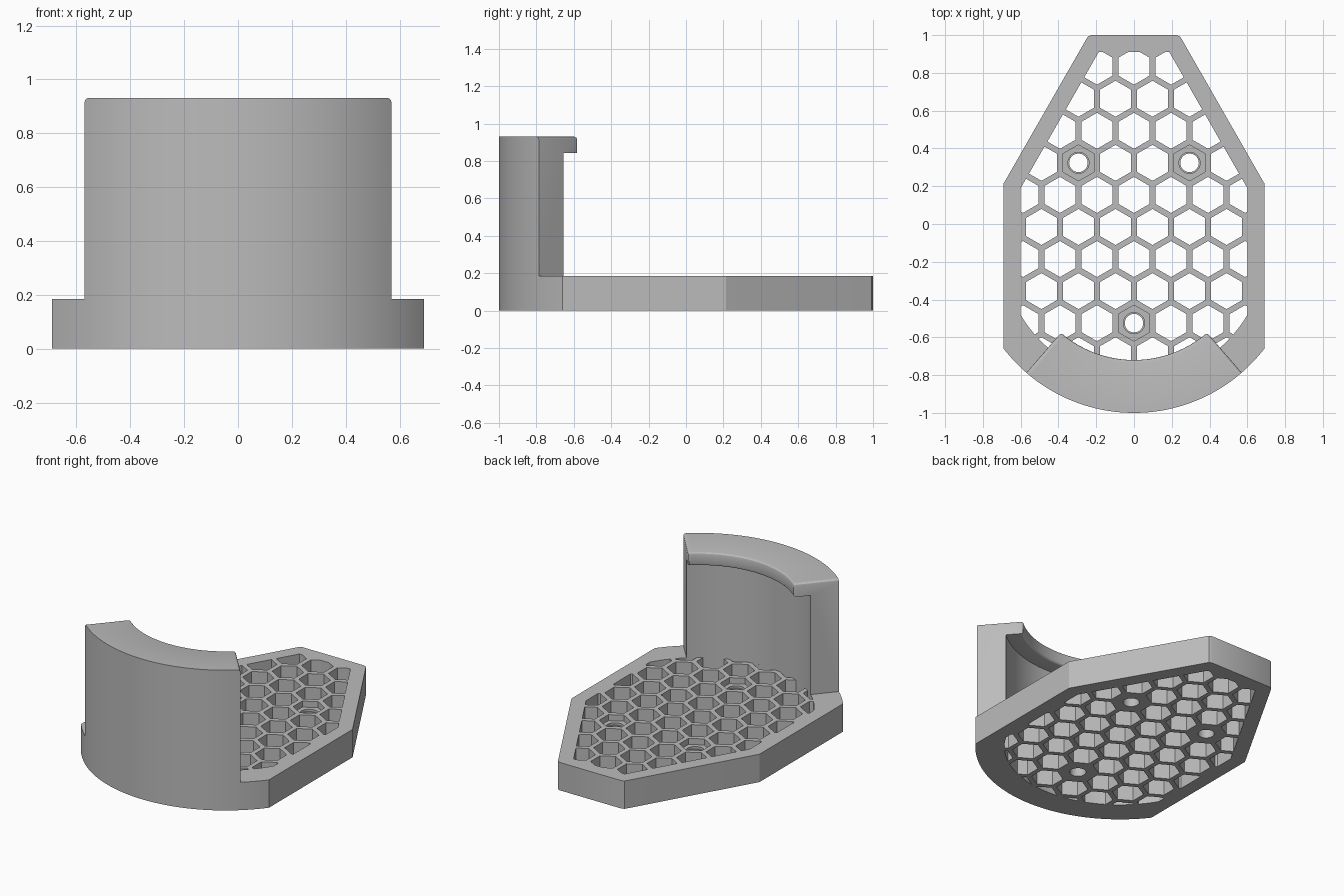
import bpy, bmesh
from math import sin, cos, pi, sqrt, radians, asin
from mathutils import Vector

if "Cube" in bpy.data.objects:
    bpy.data.objects.remove(bpy.data.objects["Cube"])

ARC_Y = -0.13                     # centre of the front arc
R_OUT, R_IN, R_LIP = 0.87, 0.695, 0.59
BASE_H, TOP, LIP_Z = 0.185, 0.93, 0.842
PITCH, CELL_R = 0.196, 0.0953     # honeycomb spacing and cell radius

grey = bpy.data.materials.new("plain grey")
grey.use_nodes = True
grey.diffuse_color = (0.5, 0.5, 0.5, 1)
grey.node_tree.nodes["Principled BSDF"].inputs["Base Color"].default_value = (0.5, 0.5, 0.5, 1)


def arc(r, half, n):
    """Points along the front arc, from left of picture plane to right."""
    angles = [half * (2 * i / n - 1) for i in range(n + 1)]
    return [Vector((r * sin(a), ARC_Y - r * cos(a))) for a in angles]


def ring(centre, r, n):
    return [centre + Vector((r * sin(2 * pi * i / n), r * cos(2 * pi * i / n))) for i in range(n)]


def mirrored(points):
    return points + [Vector((-p.x, p.y)) for p in reversed(points)]


def clip(poly, window):
    """Clip a polygon by a convex counter-clockwise window."""
    for a, b in zip(window, window[1:] + window[:1]):
        edge, out = b - a, []
        for p, q in zip(poly, poly[1:] + poly[:1]):
            dp, dq = edge.cross(p - a), edge.cross(q - a)
            if dp >= 0:
                out.append(p)
            if (dp >= 0) != (dq >= 0):
                out.append(p.lerp(q, dp / (dp - dq)))
        poly = out
        if len(poly) < 3:
            return []
    return poly


def finish(name, mesh):
    obj = bpy.data.objects.new(name, mesh)
    bpy.context.collection.objects.link(obj)
    mesh.materials.clear()
    mesh.materials.append(grey)
    bpy.ops.object.select_all(action="DESELECT")
    obj.select_set(True)
    bpy.context.view_layer.objects.active = obj
    bpy.ops.object.shade_smooth_by_angle(angle=radians(25))
    return obj


def plate(name, loops, z0, z1):
    """Extruded flat plate: first loop is the outline, the others are holes."""
    curve = bpy.data.curves.new(name + " outline", "CURVE")
    curve.dimensions = "2D"
    curve.fill_mode = "BOTH"
    curve.extrude = (z1 - z0) / 2
    for loop in loops:
        spline = curve.splines.new("POLY")
        spline.points.add(len(loop) - 1)
        for pt, p in zip(spline.points, loop):
            pt.co = (p.x, p.y, 0, 1)
        spline.use_cyclic_u = True
    temp = bpy.data.objects.new("temp", curve)
    bpy.context.collection.objects.link(temp)
    bpy.context.view_layer.update()
    mesh = bpy.data.meshes.new_from_object(temp.evaluated_get(bpy.context.evaluated_depsgraph_get()))
    bpy.data.objects.remove(temp)
    bm = bmesh.new()
    bm.from_mesh(mesh)
    bmesh.ops.remove_doubles(bm, verts=bm.verts, dist=0.0002)
    bmesh.ops.translate(bm, verts=bm.verts, vec=(0, 0, (z0 + z1) / 2))
    bmesh.ops.recalc_face_normals(bm, faces=bm.faces)
    bm.to_mesh(mesh)
    bm.free()
    mesh.name = name
    return finish(name, mesh)


# Outline of the base and the window that holds the honeycomb
side = [Vector(p) for p in ((0.69, 0.215), (0.253, 0.978), (0.243, 0.993), (0.225, 1.0))]
outline = arc(R_OUT, asin(0.69 / R_OUT), 64) + mirrored(side)
window = arc(R_IN, asin(0.6 / R_IN), 48) + mirrored([Vector((0.6, 0.19)), Vector((0.187, 0.91))])

# Honeycomb cells, clipped to the window
cells = []
for row in range(-2, 10):
    for col in range(-4, 5):
        x = (col + 0.5 * (row % 2)) * PITCH
        y = -0.525 + row * PITCH * sqrt(3) / 2
        cell = clip(ring(Vector((x, y)), CELL_R, 6), window)
        area = sum(p.cross(q) for p, q in zip(cell, cell[1:] + cell[:1])) / 2
        if abs(area) > 0.00005:
            cells.append(cell)
plate("honeycomb_base", [outline] + cells, 0, BASE_H)

# Screw seats: hexagonal recess with a stepped round hole
row_y = -0.525 + 5 * PITCH * sqrt(3) / 2
seats = {"front": (0, -0.525), "left": (1.5 * PITCH, row_y), "right": (-1.5 * PITCH, row_y)}
for name, pos in seats.items():
    c = Vector(pos)
    plate(name + "_screw_seat", [ring(c, CELL_R, 6), ring(c, 0.049, 32)], 0, 0.13)
    plate(name + "_screw_rim", [ring(c, CELL_R, 6), ring(c, 0.056, 32)], 0.13, 0.145)

# Curved front wall with an inward lip along its top
profile = [(R_IN, BASE_H), (R_OUT, BASE_H), (R_OUT, TOP), (R_LIP, TOP), (R_LIP, LIP_Z), (R_IN, LIP_Z)]
half, steps = asin(0.57 / R_OUT), 48
bm = bmesh.new()
columns = [[bm.verts.new((p.x, p.y, z)) for p in arc(r, half, steps)] for r, z in profile]
for a, b in zip(columns, columns[1:] + columns[:1]):
    for i in range(steps):
        bm.faces.new((a[i], a[i + 1], b[i + 1], b[i]))
bm.faces.new([c[0] for c in columns])
bm.faces.new([c[-1] for c in columns])
bmesh.ops.recalc_face_normals(bm, faces=bm.faces)


def radius(v):
    return sqrt(v.co.x ** 2 + (v.co.y - ARC_Y) ** 2)


def is_rounded(e):
    if e.calc_face_angle(0) < radians(30):
        return False
    on_lip = all(radius(v) < R_LIP + 0.01 for v in e.verts)
    across_top = all(v.co.z > TOP - 0.01 for v in e.verts) and any(radius(v) < R_OUT - 0.01 for v in e.verts)
    return on_lip or across_top


bmesh.ops.bevel(bm, geom=[e for e in bm.edges if is_rounded(e)], offset=0.016,
                segments=3, profile=0.5, affect="EDGES")
wall = bpy.data.meshes.new("front_wall")
bm.to_mesh(wall)
bm.free()
finish("front_wall", wall)
